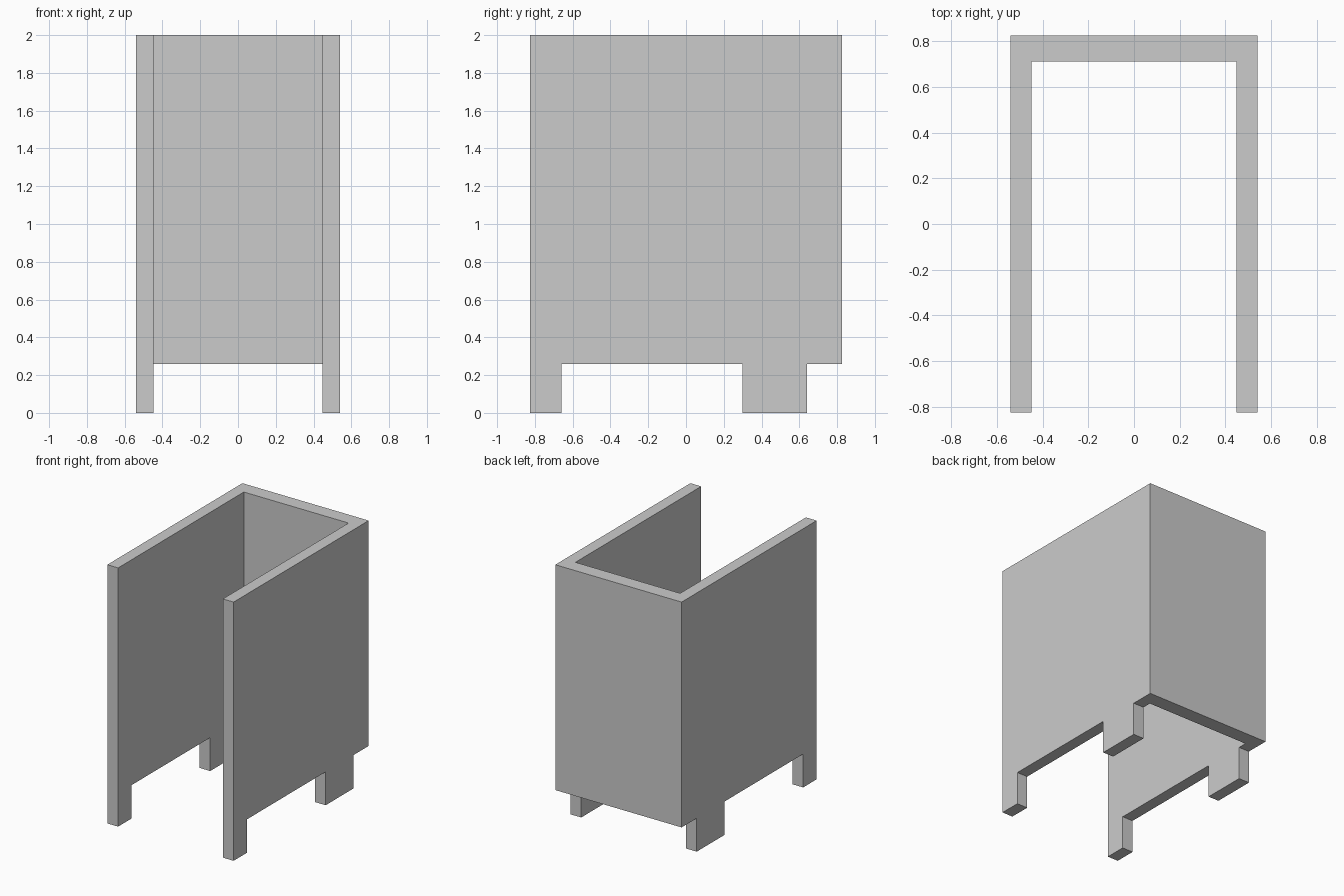
import bpy, bmesh
from mathutils import Vector

if "Cube" in bpy.data.objects:
    bpy.data.objects.remove(bpy.data.objects["Cube"])

HX, HY, TOP = 0.54, 0.825, 2.0    # half width, half depth, height
IX, IY = 0.448, 0.711             # inner faces of side walls and back wall
LEG = 0.258                       # leg height


def prism(name, outline, z0, z1):
    """Extrude an xy outline from z0 to z1."""
    bm = bmesh.new()
    face = bm.faces.new([bm.verts.new((x, y, z0)) for x, y in outline])
    ext = bmesh.ops.extrude_face_region(bm, geom=[face])
    top = [v for v in ext["geom"] if isinstance(v, bmesh.types.BMVert)]
    bmesh.ops.translate(bm, verts=top, vec=Vector((0, 0, z1 - z0)))
    bmesh.ops.recalc_face_normals(bm, faces=bm.faces)
    mesh = bpy.data.meshes.new(name)
    bm.to_mesh(mesh)
    bm.free()
    obj = bpy.data.objects.new(name, mesh)
    bpy.context.collection.objects.link(obj)
    return obj


# U-shaped cabinet shell: two side walls and a back wall, open front and top
half = [(IX, IY), (IX, -HY), (HX, -HY), (HX, HY)]
shell = prism("cabinet_shell", half + [(-x, y) for x, y in reversed(half)], 0, TOP)

# Cut away the bottom edge between and behind the legs
bpy.context.view_layer.objects.active = shell
for y0, y1 in ((-0.66, 0.30), (0.64, 1.0)):
    cutter = prism("leg_gap_cutter", [(-1, y0), (1, y0), (1, y1), (-1, y1)], -0.5, LEG)
    cutter.hide_render = True
    mod = shell.modifiers.new("leg_gap", 'BOOLEAN')
    mod.operation = 'DIFFERENCE'
    mod.solver = 'EXACT'
    mod.object = cutter
    bpy.ops.object.modifier_apply(modifier=mod.name)
    bpy.data.objects.remove(cutter)
